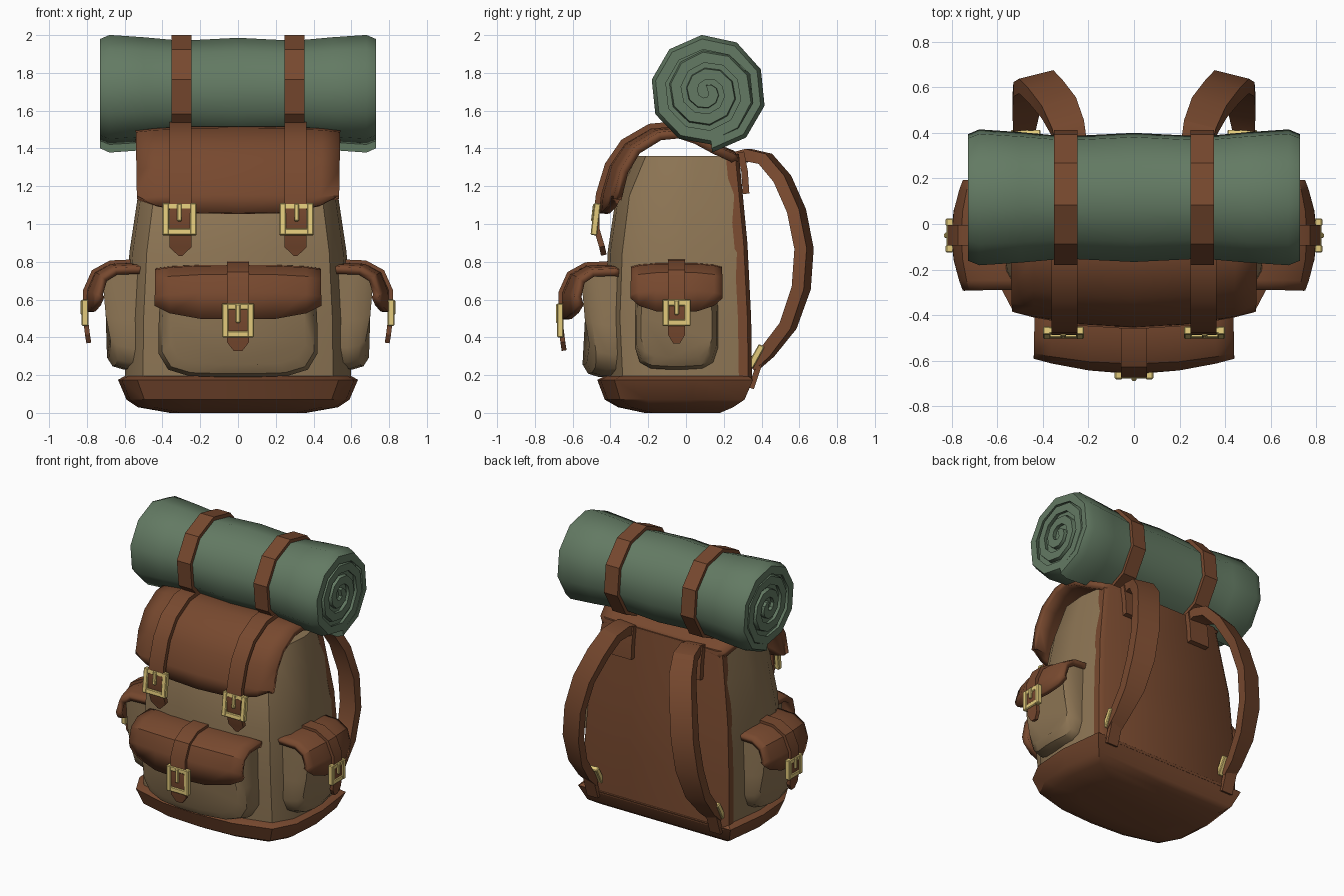
import bpy, bmesh, math
from mathutils import Matrix, Vector

cube = bpy.data.objects.get("Cube")
if cube:
    bpy.data.objects.remove(cube, do_unlink=True)


def material(name, rgb):
    m = bpy.data.materials.new(name)
    m.use_nodes = True
    m.diffuse_color = (*rgb, 1)
    m.node_tree.nodes["Principled BSDF"].inputs["Base Color"].default_value = (*rgb, 1)
    return m


CANVAS = material("tan_canvas", (0.27, 0.18, 0.09))
LEATHER = material("brown_leather", (0.185, 0.066, 0.028))
GREEN = material("green_blanket", (0.125, 0.195, 0.125))
BRASS = material("brass", (0.77, 0.6, 0.2))
I = Matrix.Identity(4)


def finish(name, bm, mat, M=I, angle=35):
    bmesh.ops.recalc_face_normals(bm, faces=bm.faces)
    mesh = bpy.data.meshes.new(name)
    bm.to_mesh(mesh)
    bm.free()
    mesh.materials.append(mat)
    ob = bpy.data.objects.new(name, mesh)
    ob.matrix_world = M
    bpy.context.collection.objects.link(ob)
    bpy.ops.object.select_all(action="DESELECT")
    ob.select_set(True)
    bpy.context.view_layer.objects.active = ob
    bpy.ops.object.shade_smooth_by_angle(angle=math.radians(angle))
    return ob


def loft(name, rings, mat, M=I, angle=35):
    """Skin closed sections and cap both ends."""
    bm = bmesh.new()
    vs = [[bm.verts.new(p) for p in ring] for ring in rings]
    n = len(vs[0])
    for a, b in zip(vs, vs[1:]):
        for i in range(n):
            j = (i + 1) % n
            bm.faces.new((a[i], a[j], b[j], b[i]))
    bm.faces.new(vs[0])
    bm.faces.new(vs[-1])
    return finish(name, bm, mat, M, angle)


def normals(path):
    """Left-hand normals of a (y, z) path."""
    out = []
    for i in range(len(path)):
        a, b = path[max(i - 1, 0)], path[min(i + 1, len(path) - 1)]
        t = Vector((b[0] - a[0], b[1] - a[1])).normalized()
        out.append((-t.y, t.x))
    return out


def offset(path, d):
    return [(p[0] + n[0] * d, p[1] + n[1] * d) for p, n in zip(path, normals(path))]


def ribbon(name, path, xs, widths, thick, M=I, tilt=0):
    """Flat leather strap along a (y, z) path, its width lying along x."""
    rings = []
    for (y, z), (ny, nz), x, w in zip(path, normals(path), xs, widths):
        h = thick / 2
        rings.append([(x + sx * w / 2, y + s * ny * h + tilt * sx * w / 2, z + s * nz * h)
                      for sx, s in ((-1, -1), (1, -1), (1, 1), (-1, 1))])
    return loft(name, rings, LEATHER, M, 30)


def flap(name, profile, hw, bend, lift, thick, M=I, flare=0.0, taper=0.0):
    """Curved leather cover; profile runs from the front hem up and back."""
    us = (-1, -0.82, -0.45, 0, 0.45, 0.82, 1)
    bm = bmesh.new()
    rows = []
    for k, (y, z) in enumerate(profile):
        f = 1 - k / (len(profile) - 1)
        w = hw * (1 - flare * f - taper * max(0, 1 - 3 * f))
        row = []
        for u in us:
            rise = lift * u ** 4 if k == 0 else -0.02 * u ** 4
            row.append(bm.verts.new((u * w, y + bend * f * u * u, z + rise)))
        rows.append(row)
    for a, b in zip(rows, rows[1:]):
        for i in range(len(us) - 1):
            bm.faces.new((a[i], a[i + 1], b[i + 1], b[i]))
    ob = finish(name, bm, LEATHER, M)
    mod = ob.modifiers.new("thickness", "SOLIDIFY")
    mod.thickness = thick
    mod.offset = 0
    return ob


def buckle(name, M, w, h):
    """Square frame with a prong, facing -y around its own origin."""
    bar = 0.034
    bm = bmesh.new()
    parts = [((s * (w - bar) / 2, 0, 0), (bar, 0.035, h)) for s in (-1, 1)]
    parts += [((0, 0, s * (h - bar) / 2), (w, 0.03, bar)) for s in (-1, 1)]
    parts += [((0, -0.012, h * 0.2), (0.024, 0.024, h * 0.55))]
    for loc, size in parts:
        bmesh.ops.create_cube(bm, size=1, matrix=Matrix.Translation(loc) @ Matrix.Diagonal((*size, 1)))
    bmesh.ops.bevel(bm, geom=bm.edges[:], offset=0.005, segments=1, affect="EDGES")
    finish(name, bm, BRASS, M, 30)


# Main bag and base share one rounded plan: (width fraction, back-to-front fraction)
half = [(0.94, 0), (1, 0.38), (0.97, 0.7), (0.84, 0.89), (0.43, 0.98)]
plan = half + [(0, 1)] + [(-u, t) for u, t in reversed(half)]


def section(z, hw, front, back):
    return [(u * hw, back + (front - back) * t, z) for u, t in plan]


loft("bag_body", [section(*r) for r in (
    (0.12, 0.6, -0.41, 0.3), (0.5, 0.595, -0.43, 0.3), (0.85, 0.575, -0.415, 0.29),
    (1.15, 0.53, -0.37, 0.27), (1.36, 0.485, -0.27, 0.25))], CANVAS)
loft("leather_base", [section(*r) for r in (
    (0, 0.36, -0.22, 0.18), (0.03, 0.53, -0.36, 0.25), (0.07, 0.59, -0.43, 0.31),
    (0.175, 0.635, -0.47, 0.355), (0.195, 0.6, -0.43, 0.33))], LEATHER)

# Back panel
loft("back_panel", [[(-w, y - 0.07, z), (w, y - 0.07, z), (w, y - 0.02, z),
                     (w - 0.03, y, z), (0.03 - w, y, z), (-w, y - 0.02, z)]
                    for z, w, y in ((0.16, 0.57, 0.35), (0.5, 0.565, 0.345),
                                    (0.9, 0.54, 0.325), (1.37, 0.465, 0.28))], LEATHER)

# Top lid
lid = [(-0.44, 1.055), (-0.43, 1.15), (-0.385, 1.3), (-0.31, 1.41), (-0.18, 1.485),
       (-0.07, 1.495), (0.03, 1.465), (0.14, 1.41), (0.24, 1.37), (0.265, 1.345)]
flap("top_lid", lid, 0.55, 0.075, 0.09, 0.045, flare=0.04, taper=0.17)

# Rolled blanket: one spiral layer around a solid core
CY, CZ, SIDES = 0.11, 1.697, 10


def spiral(k):
    r = 0.32 - 0.003 * k if k < 8 else 0.296 - 0.0095 * (k - 8)
    a = math.radians(-85 + k * 360 / SIDES)
    return r, math.cos(a), math.sin(a)


def roll_section(x, s):
    pts = [spiral(k) for k in range(36)]
    outer = [(x, CY + s * r * c, CZ + s * r * q) for r, c, q in pts]
    inner = []
    for k, (r, c, q) in enumerate(pts):
        d = r - (0.045 if k < 4 else 0.06)
        if d > 0.012:
            inner.append((x, CY + s * d * c, CZ + s * d * q))
    return outer + inner[::-1]


stations = [(0.73, 0.93), (0.68, 1), (0.5, 0.96), (0.3, 0.9)]
loft("blanket_roll", [roll_section(-x, s) for x, s in stations] + [roll_section(0, 0.95)]
     + [roll_section(x, s) for x, s in reversed(stations)], GREEN, angle=38)
loft("blanket_core", [[(x, CY + 0.24 * math.cos(math.tau * i / SIDES),
                        CZ + 0.24 * math.sin(math.tau * i / SIDES)) for i in range(SIDES)]
                      for x in (-0.705, 0.705)], GREEN)

for side, s in (("left", 1), ("right", -1)):
    # Lid strap with pointed tip, and the loop around the blanket
    path = [(-0.435, 0.835), (-0.445, 0.88), (-0.472, 0.97)] + offset(lid[:8], 0.033)
    n = len(path)
    ribbon(side + "_lid_strap", path, [s * 0.305] * n, [0.02] + [0.115] * (n - 1), 0.03)
    loop = [(CY + (0.9 * r + 0.014) * c, CZ + (0.9 * r + 0.014) * q)
            for r, c, q in map(spiral, range(SIDES + 1))]
    ribbon(side + "_blanket_loop", loop, [s * 0.3] * len(loop), [0.105] * len(loop), 0.03)
    buckle(side + "_lid_buckle", Matrix.Translation((s * 0.31, -0.478, 1.025))
           @ Matrix.Rotation(-0.12, 4, "X"), 0.18, 0.17)

    # Shoulder strap
    track = [(0.27, 0.24, 1.34), (0.27, 0.33, 1.365), (0.29, 0.42, 1.345), (0.33, 0.51, 1.24),
             (0.39, 0.585, 1.07), (0.43, 0.625, 0.87), (0.455, 0.61, 0.66),
             (0.47, 0.54, 0.46), (0.48, 0.43, 0.32), (0.48, 0.35, 0.25)]
    ribbon(side + "_shoulder_strap", [p[1:] for p in track], [s * p[0] for p in track],
           [0.13, 0.13, 0.14] + [0.15] * 4 + [0.13, 0.1, 0.09], 0.065, tilt=-0.25 * s)
    ribbon(side + "_strap_anchor", [(0.29, 1.38), (0.31, 1.28), (0.318, 1.16)],
           [s * 0.27] * 3, [0.15] * 3, 0.035)
    ribbon(side + "_strap_tab", [(0.4, 0.3), (0.375, 0.22), (0.345, 0.13)],
           [s * 0.48] * 3, [0.085] * 3, 0.03)
    buckle(side + "_shoulder_buckle", Matrix.Translation((s * 0.475, 0.37, 0.3))
           @ Matrix.Rotation(math.pi, 4, "Z") @ Matrix.Rotation(0.5, 4, "X"), 0.13, 0.13)


def pocket(name, M, hw, bottom, top, drop, strap, bsize, bend):
    """Pouch, cover, strap and buckle, built facing -y."""
    # Pouch outline as (width, height) fractions
    arc = [(0.2, 0), (0.62, 0.01), (0.88, 0.07), (1, 0.22), (1, 0.5), (0.97, 1)]
    outline = arc + [(-u, v) for u, v in reversed(arc)]
    height = top - 0.04 - bottom
    rings = []
    for d, k in ((-0.1, 1), (0.1, 1), (0.18, 0.96), (0.222, 0.85)):
        ring = []
        for u, v in outline:
            slope = 1 - 0.3 * (1 - v) ** 2 if d > 0 else 1
            ring.append((u * k * hw, -d * slope + bend * u * u,
                         bottom + height * (v * k + (1 - k) * 0.8)))
        rings.append(ring)
    loft(name + "_pouch", rings, CANVAS, M, 40)
    # Cover
    cover = [(-0.245, top - drop), (-0.242, top - 0.15), (-0.205, top - 0.065),
             (-0.13, top - 0.025), (0, top - 0.02), (0.04, top - 0.025)]
    flap(name + "_cover", cover, hw + 0.015, bend + 0.015, 0.075, 0.04, M)
    # Strap and buckle
    path = [(-0.25, top - drop - 0.165), (-0.257, top - drop - 0.12),
            (-0.268, top - drop - 0.03)] + offset(cover, 0.025)[1:]
    n = len(path)
    ribbon(name + "_strap", path, [0] * n, [strap * 0.4] + [strap] * (n - 1), 0.026, M)
    buckle(name + "_buckle", M @ Matrix.Translation((0, -0.27, top - drop - 0.005)), *bsize)


pocket("front_pocket", Matrix.Translation((0, -0.395, 0)), 0.42, 0.19, 0.785, 0.29, 0.115,
       (0.17, 0.18), 0.065)
for side, s in (("left", 1), ("right", -1)):
    pocket(side + "_pocket", Matrix.Translation((s * 0.54, -0.05, 0))
           @ Matrix.Rotation(s * math.pi / 2, 4, "Z"), 0.22, 0.23, 0.795, 0.26, 0.09,
           (0.15, 0.14), 0.045)
